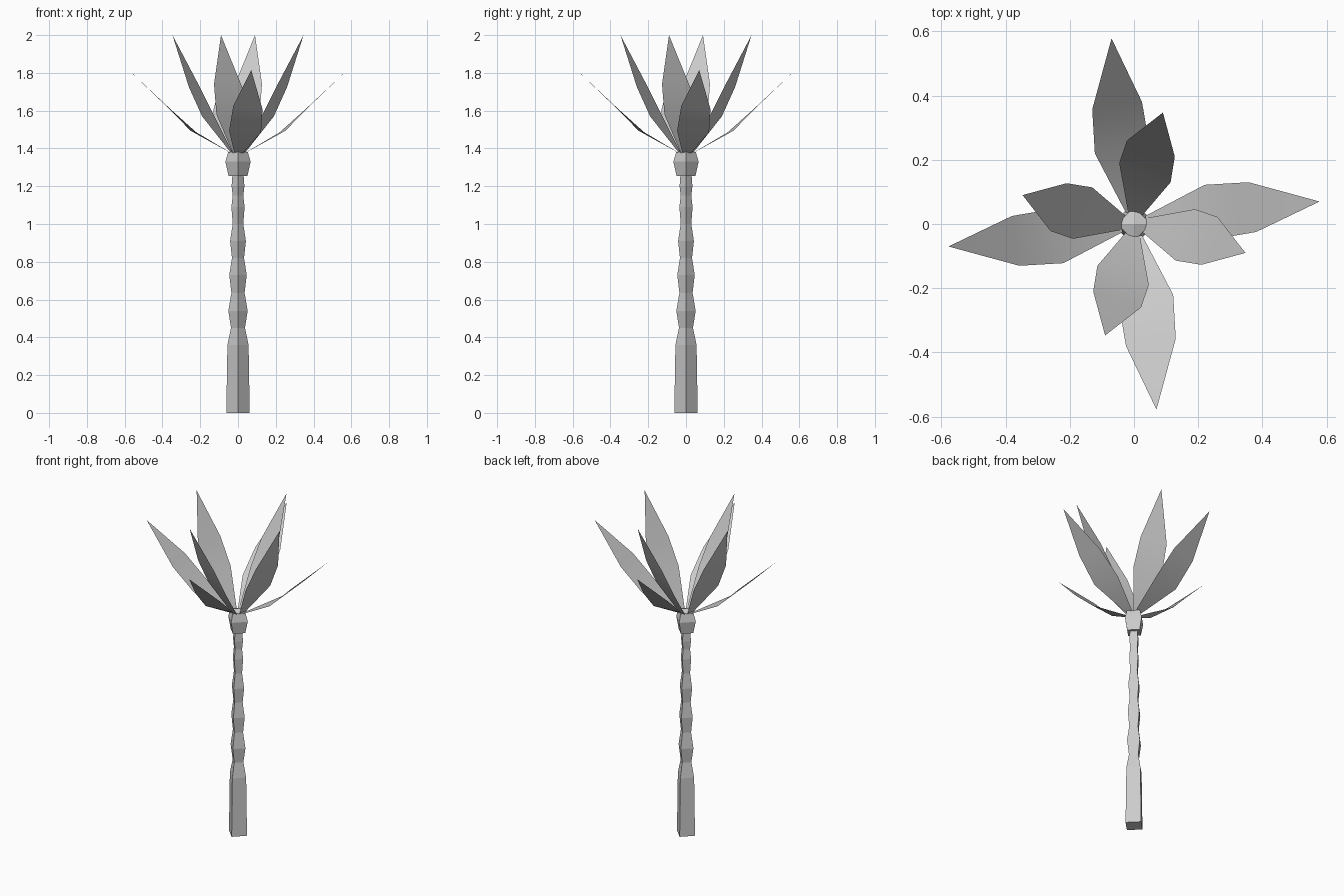
import bpy, bmesh, math
from mathutils import Matrix

if "Cube" in bpy.data.objects:
    bpy.data.objects.remove(bpy.data.objects["Cube"])


def make_object(name, bm, smooth=False):
    me = bpy.data.meshes.new(name)
    for f in bm.faces:
        f.smooth = smooth
    bm.to_mesh(me)
    bm.free()
    ob = bpy.data.objects.new(name, me)
    bpy.context.collection.objects.link(ob)
    return ob


def four_sided(name, profile, apex=None):
    """Stack of diamond rings (radius, z), capped at both ends."""
    bm = bmesh.new()
    rings = [[bm.verts.new((r * math.cos(i * math.pi / 2), r * math.sin(i * math.pi / 2), z))
              for i in range(4)] for r, z in profile]
    for a, b in zip(rings, rings[1:]):
        for i in range(4):
            j = (i + 1) % 4
            bm.faces.new((a[i], a[j], b[j], b[i]))
    bm.faces.new(rings[0][::-1])
    if apex:
        top = bm.verts.new((0, 0, apex))
        for i in range(4):
            bm.faces.new((rings[-1][i], rings[-1][(i + 1) % 4], top))
    else:
        bm.faces.new(rings[-1])
    return make_object(name, bm)


def leaf(name, stations, tip, turn):
    """Single-sheet leaf from (right, left) edge pairs, ending in a tip."""
    bm = bmesh.new()
    rows = [[bm.verts.new(p) for p in pair] for pair in stations]
    for (r0, l0), (r1, l1) in zip(rows, rows[1:]):
        bm.faces.new((r0, r1, l1, l0))
    bm.faces.new((rows[-1][0], bm.verts.new(tip), rows[-1][1]))
    bm.transform(Matrix.Rotation(turn * math.pi / 2, 4, 'Z'))
    return make_object(name, bm, smooth=True)


# Ringed trunk
four_sided("trunk", [
    (.062, 0), (.056, .36), (.037, .45), (.051, .54), (.035, .635), (.046, .73),
    (.032, .82), (.042, .91), (.028, 1.0), (.035, 1.09), (.028, 1.15),
    (.034, 1.2), (.029, 1.27)])

# Bud at the top of the trunk
four_sided("crown_bud", [(.05, 1.255), (.067, 1.33), (.052, 1.38)], apex=1.395)

# Leaves: a low spreading ring and a steep upper ring, four of each
low = [((.045, -.02, 1.38), (.035, .025, 1.375)),
       ((.25, -.047, 1.493), (.22, .122, 1.485)),
       ((.38, -.025, 1.625), (.357, .13, 1.607))]
steep = [((.028, -.027, 1.375), (.036, .018, 1.375)),
         ((.13, -.114, 1.58), (.19, .046, 1.57)),
         ((.21, -.127, 1.74), (.26, .022, 1.725))]
for k in range(4):
    leaf(f"low_leaf_{k + 1}", low, (.578, .07, 1.815), k)
    leaf(f"upper_leaf_{k + 1}", steep, (.347, -.09, 2.0), k)
